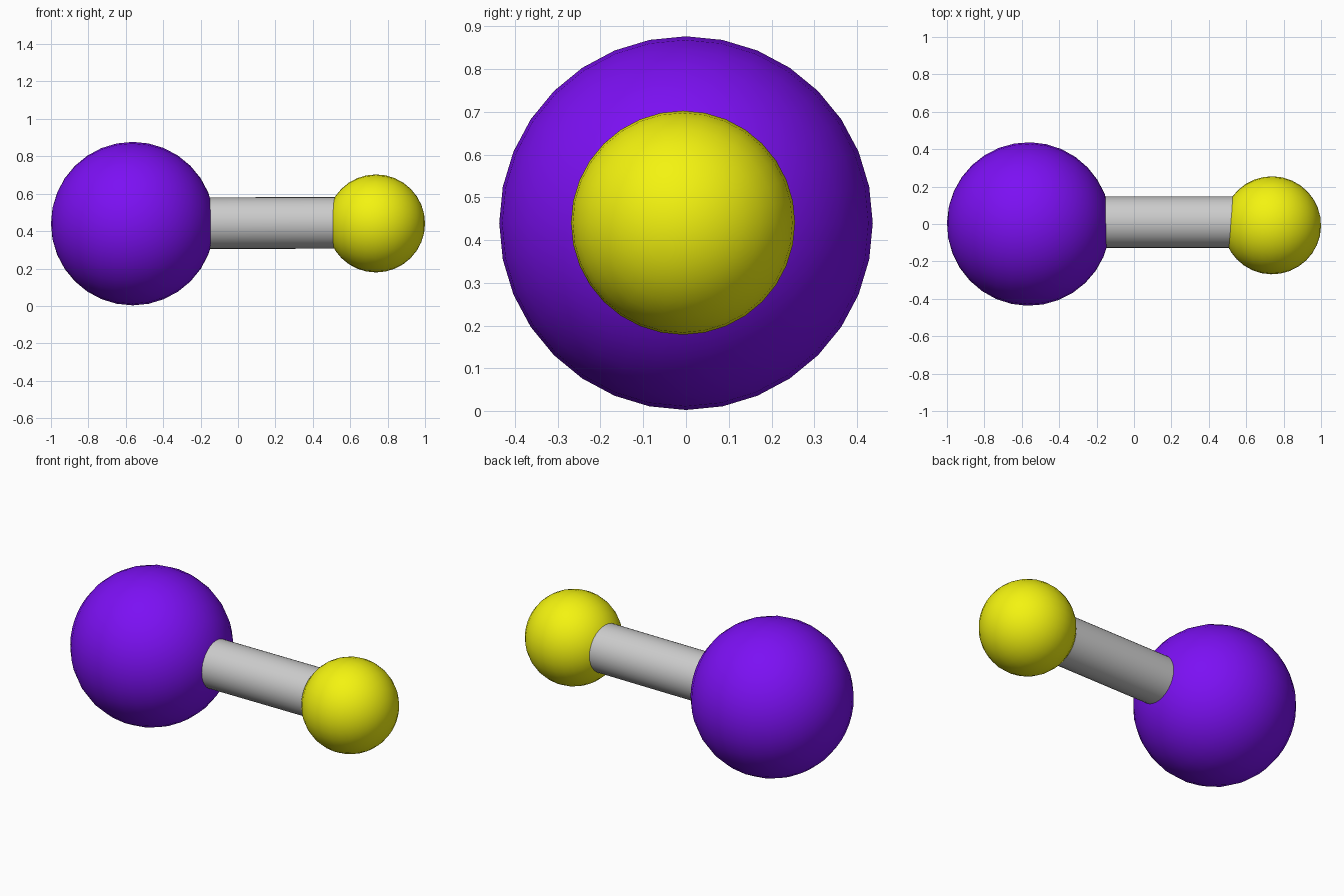
import bpy
from mathutils import Vector

if "Cube" in bpy.data.objects:
    bpy.data.objects.remove(bpy.data.objects["Cube"])


def finish(name, color=None):
    ob = bpy.context.object
    ob.name = name
    bpy.ops.object.shade_smooth_by_angle()
    if color:
        mat = bpy.data.materials.new(name + "_colour")
        mat.diffuse_color = (*color, 1)
        mat.use_nodes = True
        mat.node_tree.nodes["Principled BSDF"].inputs["Base Color"].default_value = mat.diffuse_color
        ob.data.materials.append(mat)
    return ob


def ball(name, center, radius, color):
    # pole along x, turned a touch so the facets match
    bpy.ops.mesh.primitive_uv_sphere_add(segments=32, ring_count=16, radius=radius,
                                         location=center, rotation=(0.02, 1.5708, 0))
    return finish(name, color)


big = Vector((-0.563, 0.0, 0.44))
small = Vector((0.738, -0.007, 0.441))

# Two atoms
ball("large_ball", big, 0.437, (0.2, 0.005, 0.9))
ball("small_ball", small, 0.262, (0.9, 0.9, 0.005))

# Connecting rod between the ball centres
a, b = Vector((-0.563, 0.01, 0.441)), Vector((0.738, 0.01, 0.445))
bpy.ops.mesh.primitive_cylinder_add(vertices=32, radius=0.138, depth=(b - a).length,
                                    location=(a + b) / 2)
rod = bpy.context.object
rod.rotation_euler = (b - a).to_track_quat('Z', 'Y').to_euler()
finish("rod")
